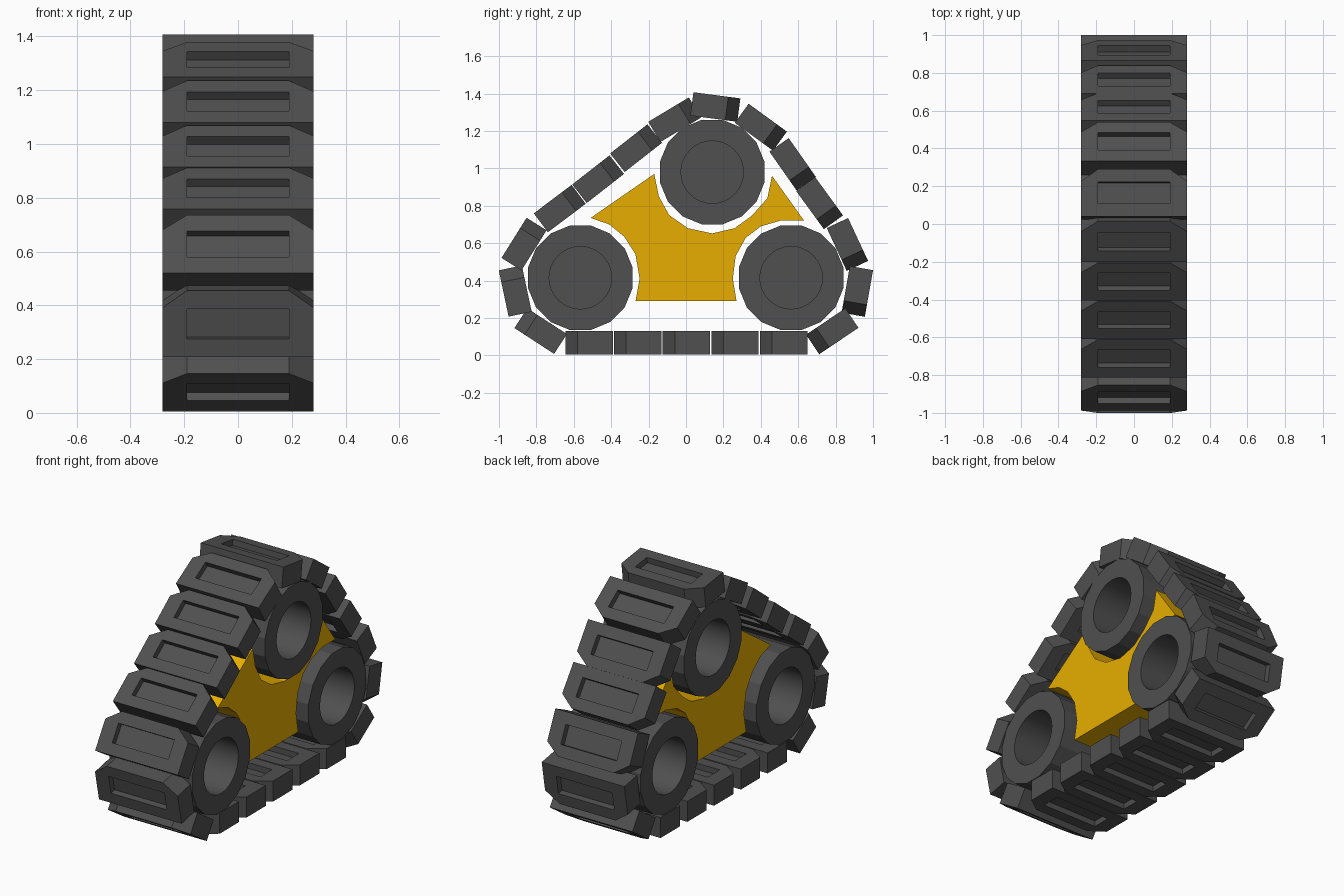
import bpy, bmesh
from math import radians, pi
from mathutils import Matrix, Vector

cube = bpy.data.objects.get("Cube")
if cube:
    bpy.data.objects.remove(cube, do_unlink=True)


def material(name, rgb):
    mat = bpy.data.materials.new(name)
    mat.use_nodes = True
    mat.diffuse_color = (*rgb, 1)
    mat.node_tree.nodes["Principled BSDF"].inputs["Base Color"].default_value = (*rgb, 1)
    return mat


rubber = material("dark_grey_rubber", (0.08, 0.08, 0.08))
paint = material("yellow_paint", (0.8, 0.42, 0.0))


def new_object(name, bm, mat):
    bmesh.ops.recalc_face_normals(bm, faces=bm.faces)
    mesh = bpy.data.meshes.new(name)
    bm.to_mesh(mesh)
    bm.free()
    mesh.materials.append(mat)
    obj = bpy.data.objects.new(name, mesh)
    bpy.context.collection.objects.link(obj)
    return obj


def prism(name, outline, axis, depth, mat):
    """Extrude a closed outline symmetrically along axis (Vector)."""
    bm = bmesh.new()
    face = bm.faces.new([bm.verts.new(Vector(p) - axis * depth / 2) for p in outline])
    geom = bmesh.ops.extrude_face_region(bm, geom=[face])["geom"]
    bmesh.ops.translate(bm, vec=axis * depth,
                        verts=[v for v in geom if isinstance(v, bmesh.types.BMVert)])
    return new_object(name, bm, mat)


def cylinder(name, radius, sides, depth, mat, x=0, turn=0):
    bm = bmesh.new()
    matrix = (Matrix.Translation((x, 0, 0)) @ Matrix.Rotation(turn, 4, "X")
              @ Matrix.Rotation(pi / 2, 4, "Y"))
    bmesh.ops.create_cone(bm, cap_ends=True, segments=sides, radius1=radius,
                          radius2=radius, depth=depth, matrix=matrix)
    return new_object(name, bm, mat)


def box(name, size, z, mat):
    bm = bmesh.new()
    bmesh.ops.create_cube(bm, size=1)
    bmesh.ops.scale(bm, vec=size, verts=bm.verts)
    bmesh.ops.translate(bm, vec=(0, 0, z), verts=bm.verts)
    return new_object(name, bm, mat)


def carve(obj, cutter):
    cutter.hide_render = True
    mod = obj.modifiers.new("carve", "BOOLEAN")
    mod.operation = "DIFFERENCE"
    mod.solver = "EXACT"
    mod.object = cutter
    bpy.context.view_layer.objects.active = obj
    bpy.ops.object.modifier_apply(modifier=mod.name)
    bpy.data.objects.remove(cutter, do_unlink=True)


def copies(obj, name, places):
    """Place obj and linked copies at (y, z, tilt in degrees)."""
    for i, (y, z, tilt) in enumerate(places):
        part = obj if i == 0 else obj.copy()
        if i:
            bpy.context.collection.objects.link(part)
        part.name = f"{name}_{i + 1}"
        part.location = (0, y, z)
        part.rotation_euler = (radians(tilt), 0, 0)


WIDTH, LENGTH, THICK = 0.562, 0.253, 0.126
w, h = WIDTH / 2, LENGTH / 2

# Track pad: leading corners cut off, a slot pocket in the outer and inner face
pad = prism("track_pad", [(-w, -h, 0), (w, -h, 0), (w, h - 0.065, 0), (0.19, h, 0),
                          (-0.19, h, 0), (-w, h - 0.065, 0)], Vector((0, 0, 1)), THICK, rubber)
for side in (-1, 1):
    carve(pad, box("slot_cutter", (0.38, 0.115, 0.072), side * THICK / 2, rubber))

# Pads run round the belt: ground, front, front slope, crown, back slope
pads = [(-0.518 + 0.26 * i, 0.068, 180) for i in range(5)]
pads += [(-0.777, 0.13, 147), (-0.913, 0.344, 102), (-0.866, 0.595, 58),
         (-0.675, 0.785, 37), (-0.47, 0.942, 38), (-0.267, 1.108, 38),
         (-0.061, 1.26, 31), (0.157, 1.328, -7.5), (0.4, 1.22, -36),
         (0.57, 1.022, -55), (0.714, 0.814, -54), (0.863, 0.593, -65),
         (0.916, 0.342, -100), (0.782, 0.129, -146)]
copies(pad, "track_pad", pads)

# Wheels: faceted rim with a deep round recess on each side
wheel = cylinder("wheel", 0.285, 16, WIDTH, rubber, turn=pi / 16)
for side in (-1, 1):
    carve(wheel, cylinder("hub_cutter", 0.167, 32, 0.5, rubber, x=side * 0.28))
bpy.ops.object.select_all(action="DESELECT")
wheel.select_set(True)
bpy.context.view_layer.objects.active = wheel
bpy.ops.object.shade_smooth_by_angle(angle=radians(15))
copies(wheel, "wheel", [(-0.565, 0.415, 0), (0.562, 0.415, 0), (0.14, 0.98, 0)])

# Frame: thick plate with hollows that clear the three wheels
frame = [(-0.27, 0.29), (0.27, 0.29), (0.25, 0.41), (0.265, 0.53), (0.32, 0.63),
         (0.40, 0.69), (0.51, 0.722), (0.63, 0.722), (0.46, 0.96), (0.435, 0.84),
         (0.35, 0.745), (0.26, 0.68), (0.14, 0.652), (0.01, 0.68), (-0.09, 0.75),
         (-0.145, 0.85), (-0.17, 0.97), (-0.51, 0.735), (-0.41, 0.70),
         (-0.33, 0.635), (-0.27, 0.54), (-0.248, 0.41)]
prism("frame", [(0, y, z) for y, z in frame], Vector((1, 0, 0)), 0.44, paint)
